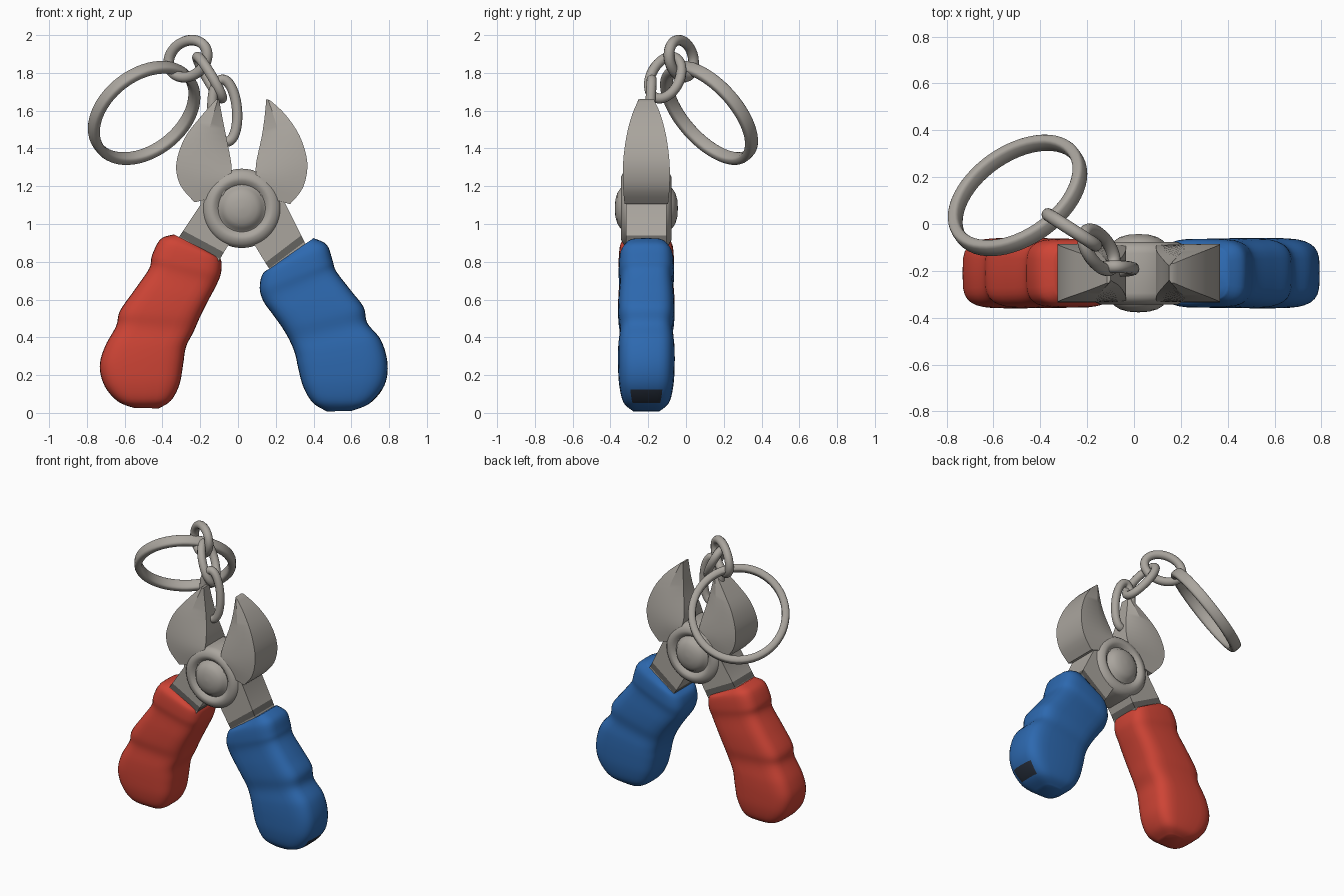
import bpy, bmesh, math
from mathutils import Vector

if "Cube" in bpy.data.objects:
    bpy.data.objects.remove(bpy.data.objects["Cube"])

YC = -0.21  # depth of the tool's middle plane


def material(name, rgb):
    m = bpy.data.materials.new(name)
    m.diffuse_color = (*rgb, 1)
    m.use_nodes = True
    m.node_tree.nodes["Principled BSDF"].inputs["Base Color"].default_value = m.diffuse_color
    return m


STEEL = material("steel grey", (0.40, 0.375, 0.34))
DARK = material("dark grey", (0.13, 0.125, 0.115))
RED = material("red grip", (0.62, 0.058, 0.036))
BLUE = material("blue grip", (0.026, 0.14, 0.43))
NAVY = material("dark navy", (0.02, 0.028, 0.045))


def finish(name, bm, mats, angle):
    bmesh.ops.recalc_face_normals(bm, faces=bm.faces[:])
    me = bpy.data.meshes.new(name)
    bm.to_mesh(me)
    bm.free()
    ob = bpy.data.objects.new(name, me)
    bpy.context.collection.objects.link(ob)
    for m in mats:
        me.materials.append(m)
    bpy.ops.object.select_all(action='DESELECT')
    ob.select_set(True)
    bpy.context.view_layer.objects.active = ob
    bpy.ops.object.shade_smooth_by_angle(angle=math.radians(angle))
    return ob


def resample(rows, n):
    """Catmull-Rom interpolation of station rows."""
    out = []
    for i in range(len(rows) - 1):
        p = [rows[max(i - 1, 0)], rows[i], rows[i + 1], rows[min(i + 2, len(rows) - 1)]]
        for s in range(n):
            t = s / n
            out.append([0.5 * (2 * b + (c - a) * t + (2 * a - 5 * b + 4 * c - d) * t * t
                               + (3 * b - a - 3 * c + d) * t ** 3) for a, b, c, d in zip(*p)])
    return out + [list(rows[-1])]


def skin(bm, rings, closed=False):
    """Bridge rings of points; cap the ends unless closed."""
    vs = [[bm.verts.new(p) for p in r] for r in rings]
    n = len(vs[0])
    for i in range(len(vs) if closed else len(vs) - 1):
        a, b = vs[i], vs[(i + 1) % len(vs)]
        for j in range(n):
            bm.faces.new((a[j], a[(j + 1) % n], b[(j + 1) % n], b[j]))
    if not closed:
        bm.faces.new(vs[0])
        bm.faces.new(vs[-1])


def loft(rows, shape, n):
    """Rows: outer x, z, inner x, z, half depth, extra."""
    bm = bmesh.new()
    rings = []
    for ox, oz, ix, iz, h, k in resample(rows, n):
        rings.append([(ox + (ix - ox) * (u + 1) / 2, YC + v * h, oz + (iz - oz) * (u + 1) / 2)
                      for u, v in shape(k)])
    skin(bm, rings)
    return bm


def soft(k):
    """Superellipse section for the grips."""
    pts = []
    for i in range(32):
        a = math.tau * i / 32
        c, s = math.cos(a), math.sin(a)
        pts.append((math.copysign(abs(c) ** k, c), math.copysign(abs(s) ** k, s)))
    return pts


def blade(k):
    """Thick back, ridge, thinner cutting edge."""
    return [(-1, -1), (0.1, -1), (1, -k), (1, k), (0.1, 1), (-1, 1)]


# Grips
DEPTH = [0.115, 0.14, 0.147, 0.141, 0.148, 0.149, 0.141, 0.149, 0.15, 0.143, 0.12, 0.07]
red_pts = [(-.34, .945, -.125, .835), (-.41, .92, -.09, .81), (-.455, .835, -.09, .74),
           (-.47, .765, -.115, .675), (-.545, .655, -.16, .59), (-.625, .54, -.20, .51),
           (-.645, .46, -.235, .43), (-.705, .35, -.275, .35), (-.732, .245, -.29, .26),
           (-.705, .14, -.31, .15), (-.635, .06, -.355, .065), (-.55, .026, -.42, .024)]
blue_pts = [(.40, .925, .17, .765), (.47, .89, .13, .735), (.50, .81, .115, .66),
            (.52, .75, .135, .59), (.60, .645, .185, .52), (.665, .56, .235, .45),
            (.685, .475, .275, .38), (.757, .385, .303, .31), (.792, .26, .318, .24),
            (.775, .145, .345, .14), (.70, .052, .395, .055), (.60, .01, .47, .008)]
for name, pts, mats in (("red_grip", red_pts, [RED]), ("blue_grip", blue_pts, [BLUE, NAVY])):
    bm = loft([(*p, h, 0.52) for p, h in zip(pts, DEPTH)], soft, 5)
    if len(mats) > 1:  # dark spot on the grip end
        for f in bm.faces:
            c = f.calc_center_median()
            if c.x > 0.69 and c.z < 0.125 and abs(c.y - YC) < 0.08:
                f.material_index = 1
    finish(name, bm, mats, 60)

# Jaws
jaw_depth = [(.042, .7), (.075, .55), (.105, .55), (.123, .8), (.123, 1), (.115, 1)]
left_jaw = [(-.115, 1.66, -.10, 1.658), (-.20, 1.565, -.082, 1.56), (-.285, 1.45, -.06, 1.45),
            (-.327, 1.315, -.035, 1.315), (-.305, 1.205, -.04, 1.24), (-.23, 1.115, -.08, 1.15)]
right_jaw = [(.17, 1.655, .15, 1.662), (.25, 1.58, .14, 1.56), (.327, 1.465, .125, 1.46),
             (.367, 1.325, .095, 1.315), (.345, 1.195, .10, 1.24), (.275, 1.105, .12, 1.15)]
for name, pts in (("left_jaw", left_jaw), ("right_jaw", right_jaw)):
    finish(name, loft([(*p, *d) for p, d in zip(pts, jaw_depth)], blade, 4), [STEEL], 28)

# Necks between pivot and grips, with a dark collar next to each grip
left_neck = [(-.19, 1.22, .02, 1.24), (-.20, 1.10, .02, 1.0), (-.29, .965, -.075, .85),
             (-.31, .935, -.095, .815), (-.34, .87, -.14, .75)]
right_neck = [(.24, 1.22, .02, 1.24), (.25, 1.11, .02, 1.0), (.335, .94, .145, .795),
              (.352, .905, .165, .765), (.39, .83, .21, .69)]
for name, pts in (("left_neck", left_neck), ("right_neck", right_neck)):
    bm = loft([(*p, .107, 1) for p in pts], blade, 1)
    bm.faces.ensure_lookup_table()
    for f in bm.faces[12:18]:
        f.material_index = 1
    finish(name, bm, [STEEL, DARK], 30)

# Pivot: lathed washer with a domed rivet on both sides
half = [(.003, .167), (.045, .164), (.08, .154), (.105, .138), (.117, .118), (.125, .113),
        (.145, .132), (.165, .134), (.19, .122), (.205, .105), (.21, .085)]
prof = half + [(r, -y) for r, y in reversed(half)]
bm = bmesh.new()
skin(bm, [[(.02 + r * math.cos(math.tau * i / 48), YC - y, 1.083 + r * math.sin(math.tau * i / 48))
           for i in range(48)] for r, y in prof])
finish("pivot", bm, [STEEL], 40)


def loop(name, center, along, side, a, b, rad, axial, sides, power=1.0):
    """Closed oval wire: half lengths a, b; section rad (in plane) by axial."""
    c, u = Vector(center), Vector(along).normalized()
    s = Vector(side)
    s = (s - u * s.dot(u)).normalized()
    n = u.cross(s)
    rings = []
    steps = 56
    for i in range(steps):
        t = math.tau * i / steps
        p = u * (a * math.cos(t)) + s * (b * math.sin(t))
        out = (u * (b * math.cos(t)) + s * (a * math.sin(t))).normalized()
        ring = []
        for j in range(sides):
            q = math.tau * j / sides
            x, y = math.cos(q), math.sin(q)
            x, y = math.copysign(abs(x) ** power, x), math.copysign(abs(y) ** power, y)
            ring.append(c + p + out * (rad * x) + n * (axial * y))
        rings.append(ring)
    bm = bmesh.new()
    skin(bm, rings, True)
    finish(name, bm, [STEEL], 50)


# Chain links, from the jaw up to the key ring
loop("jaw_link", (-.07, -.19, 1.60), (-.08, .05, 1), (1, 0, 0), .165, .065, .027, .027, 12)
loop("middle_link", (-.15, -.11, 1.775), (.10, -.08, -.16), (-.2, 1, 0), .135, .075, .027, .027, 12)
loop("top_link", (-.265, -.025, 1.875), (.25, -.16, .12), (0, 0, 1), .125, .093, .028, .028, 12)

# Large flat key ring, tilted
normal = Vector((-.46, .66, .59)).normalized()
u = normal.orthogonal()
loop("key_ring", (-.497, .122, 1.588), u, normal.cross(u), .30, .30, .025, .036, 16, 0.6)
